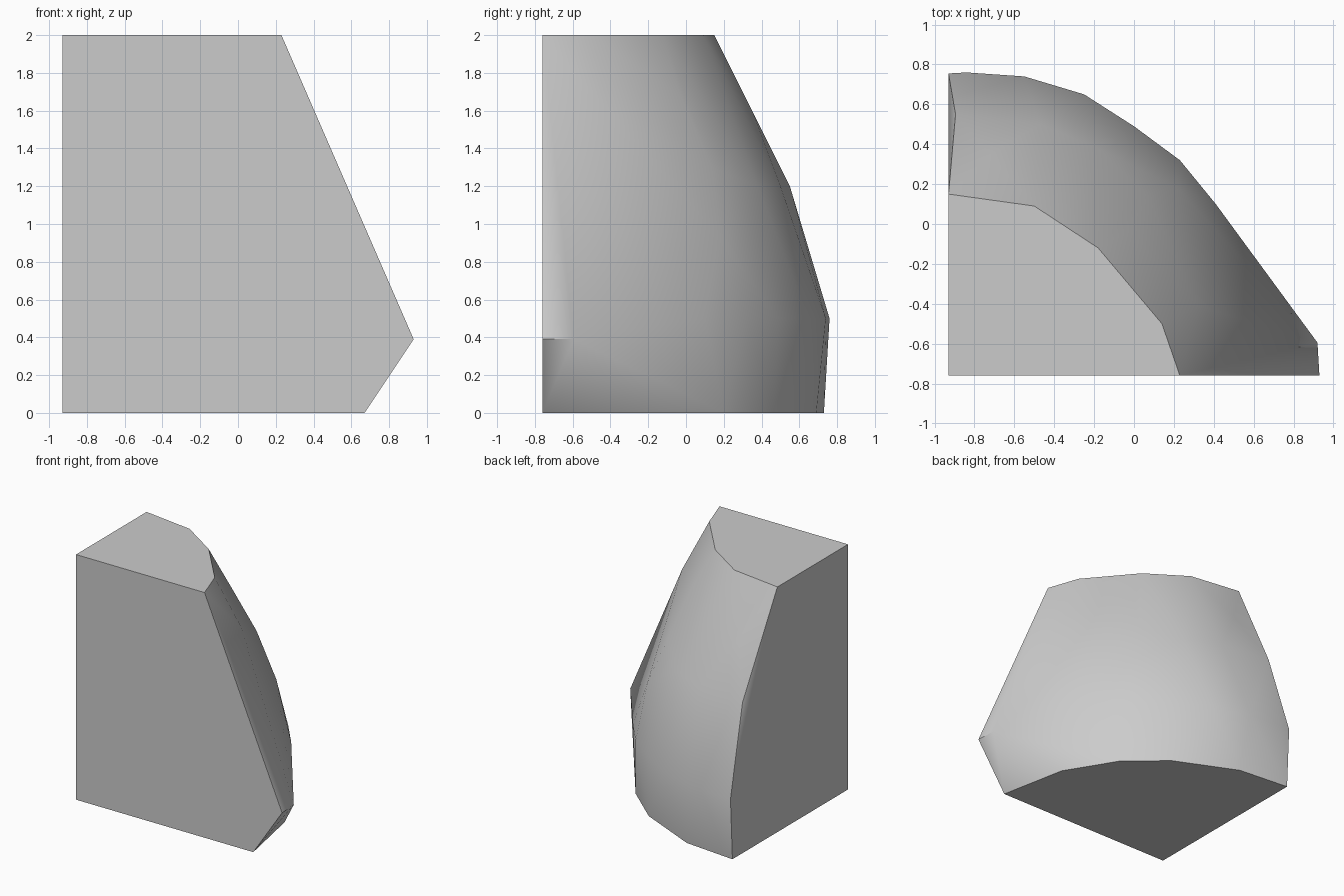
import bpy, bmesh, math

if "Cube" in bpy.data.objects:
    bpy.data.objects.remove(bpy.data.objects["Cube"], do_unlink=True)

# Single stone grey
grey = bpy.data.materials.new("stone_grey")
colour = (0.6, 0.6, 0.6, 1)
grey.diffuse_color = colour
grey.use_nodes = True
grey.node_tree.nodes["Principled BSDF"].inputs["Base Color"].default_value = colour

LEFT, FRONT = -0.93, -0.76

# Outline rings at constant height, from the side wall round to the front wall
rings = {
    0.0: [(LEFT, FRONT), (LEFT, 0.73), (-0.49, 0.69), (0.01, 0.466),
          (0.315, 0.2), (0.56, -0.2), (0.67, FRONT)],
    0.39: [(0.92, -0.595), (0.93, FRONT)],
    0.5: [(LEFT, 0.755), (-0.84, 0.76), (-0.55, 0.74), (-0.25, 0.65),
          (0.0, 0.49), (0.23, 0.32), (0.41, 0.1)],
    0.93: [(0.22, 0.18)],
    1.2: [(-0.895, 0.55), (-0.47, 0.5), (-0.18, 0.38)],
    1.3: [(0.07, 0.14)],
    1.6: [(0.32, -0.41), (-0.72, 0.35)],
    1.68: [(-0.03, -0.03)],
    2.0: [(LEFT, FRONT), (LEFT, 0.15), (-0.5, 0.09), (-0.18, -0.12),
          (0.14, -0.5), (0.23, FRONT)],
}

# Wrap the rings in one faceted skin
bm = bmesh.new()
for z, ring in rings.items():
    for x, y in ring:
        bm.verts.new((x, y, z))
hull = bmesh.ops.convex_hull(bm, input=bm.verts)
bmesh.ops.delete(bm, geom=[v for v in bm.verts if not v.link_faces], context='VERTS')
bmesh.ops.dissolve_limit(bm, angle_limit=math.radians(0.5),
                         verts=bm.verts, edges=bm.edges)
bmesh.ops.recalc_face_normals(bm, faces=bm.faces)

mesh = bpy.data.meshes.new("rock_corner")
bm.to_mesh(mesh)
bm.free()
mesh.materials.append(grey)
rock = bpy.data.objects.new("rock_corner", mesh)
bpy.context.collection.objects.link(rock)

# Smooth the rounded skin, keep the flat cut walls crisp
bpy.ops.object.select_all(action='DESELECT')
rock.select_set(True)
bpy.context.view_layer.objects.active = rock
bpy.ops.object.shade_smooth_by_angle(angle=math.radians(42))
